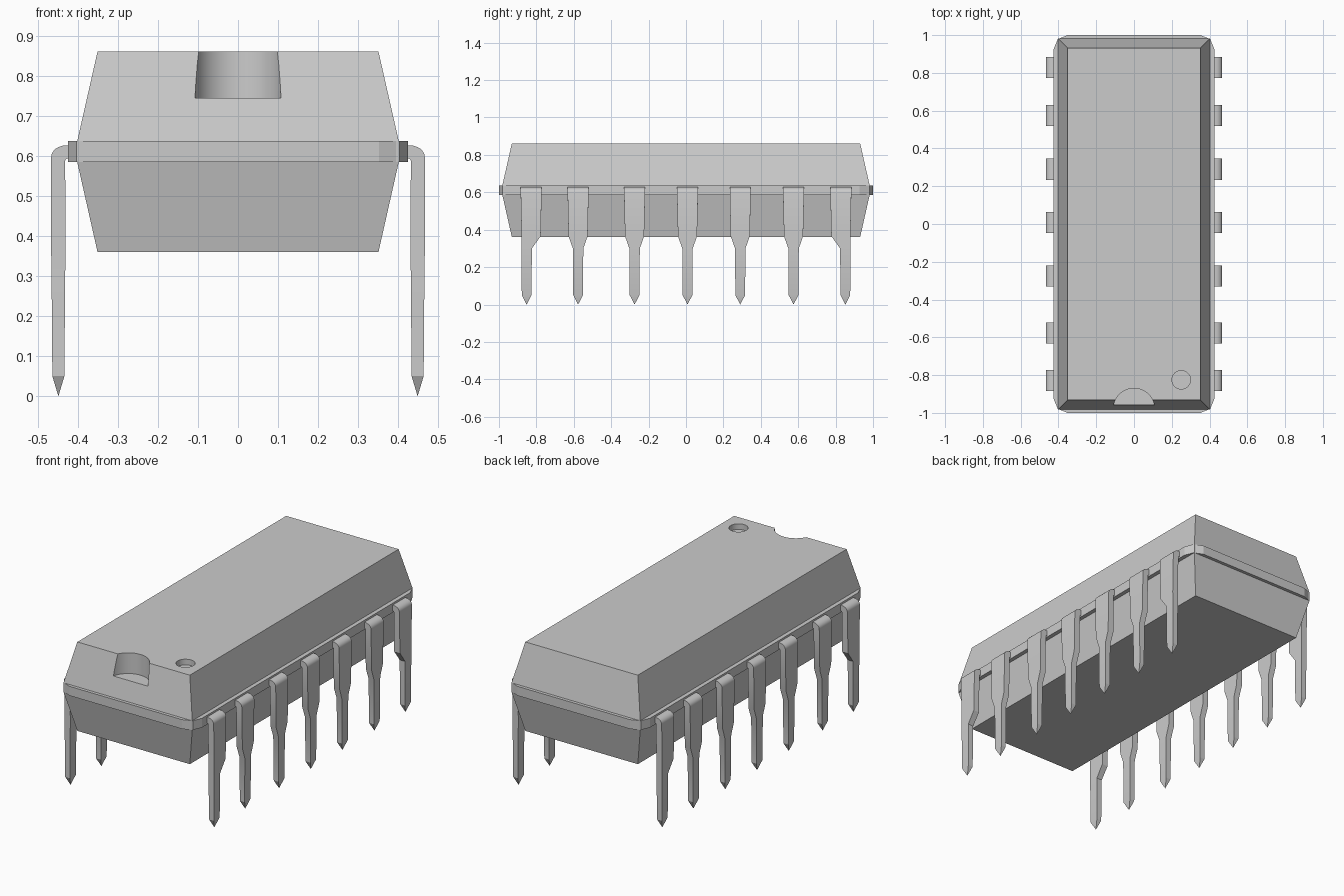
import bpy, math

if "Cube" in bpy.data.objects:
    bpy.data.objects.remove(bpy.data.objects["Cube"])


def loft(name, rings, tip=None):
    """Skin a list of equal-length point rings; close with caps or a point."""
    n = len(rings[0])
    verts = [p for r in rings for p in r]
    faces = [tuple(range(n))[::-1]]
    for k in range(len(rings) - 1):
        a, b = k * n, (k + 1) * n
        faces += [(a + i, a + (i + 1) % n, b + (i + 1) % n, b + i) for i in range(n)]
    last = (len(rings) - 1) * n
    if tip:
        verts.append(tip)
        faces += [(last + i, last + (i + 1) % n, len(verts) - 1) for i in range(n)]
    else:
        faces.append(tuple(range(last, last + n)))
    mesh = bpy.data.meshes.new(name)
    mesh.from_pydata(verts, [], faces)
    obj = bpy.data.objects.new(name, mesh)
    bpy.context.collection.objects.link(obj)
    return obj


def smooth(obj, angle=30):
    bpy.ops.object.select_all(action='DESELECT')
    obj.select_set(True)
    bpy.context.view_layer.objects.active = obj
    bpy.ops.object.shade_smooth_by_angle(angle=math.radians(angle))


def drill(obj, x, y, radius, floor):
    """Cut a vertical round pocket down to the given height."""
    bpy.ops.mesh.primitive_cylinder_add(vertices=48, radius=radius, depth=0.5,
                                        location=(x, y, floor + 0.25))
    cutter = bpy.context.object
    mod = obj.modifiers.new("pocket", 'BOOLEAN')
    mod.object, mod.operation, mod.solver = cutter, 'DIFFERENCE', 'EXACT'
    bpy.context.view_layer.objects.active = obj
    bpy.ops.object.modifier_apply(modifier=mod.name)
    bpy.data.objects.remove(cutter)


# Chip body: two tapered halves, with end notch and pin-one dimple
def rect(hx, hy, z):
    return [(-hx, -hy, z), (hx, -hy, z), (hx, hy, z), (-hx, hy, z)]


body = loft("chip_body", [rect(0.351, 0.931, 0.36), rect(0.402, 0.982, 0.586),
                          rect(0.402, 0.982, 0.637), rect(0.351, 0.931, 0.862)])
drill(body, 0, -0.98, 0.11, 0.745)
drill(body, 0.25, -0.825, 0.049, 0.83)
smooth(body, 12)

# Seam flange around the middle, corners cut in two facets
R = 0.073
outline = []
for q, (sx, sy) in enumerate([(1, 1), (-1, 1), (-1, -1), (1, -1)]):
    for k in range(3):
        a = math.radians(90 * q + 45 * k)
        outline.append((sx * (0.425 - R) + R * math.cos(a),
                        sy * (1 - R) + R * math.sin(a)))
loft("seam_flange", [[(x, y, z) for x, y in outline] for z in (0.585, 0.6375)])


# Pins: a bent strip that narrows and ends in a point, mirrored to both sides
def pin(name, y, shift):
    # each section: outer x, z, inner x, z, half width, sideways offset
    sections = [(0.39, 0.627, 0.39, 0.594, 0.056, 0)]
    for k in range(7):
        a = math.radians(90 - 15 * k)
        c, s = math.cos(a), math.sin(a)
        sections.append((0.43 + 0.037 * c, 0.597 + 0.03 * s,
                         0.426 + 0.006 * c, 0.588 + 0.006 * s, 0.056, 0))
    sections += [(0.467, 0.365, 0.431, 0.365, 0.051, 0),
                 (0.466, 0.30, 0.432, 0.30, 0.028, shift),
                 (0.464, 0.05, 0.434, 0.05, 0.026, shift)]
    rings = [[(xo, o - w, zo), (xo, o + w, zo), (xi, o + w, zi), (xi, o - w, zi)]
             for xo, zo, xi, zi, w, o in sections]
    obj = loft(name, rings, tip=(0.449, shift, 0))
    obj.location.y = y
    smooth(obj, 20)
    obj.modifiers.new("both_sides", 'MIRROR').use_axis[0] = True


for i, y in enumerate([-0.828, -0.577, -0.275, 0.008, 0.29, 0.575, 0.828]):
    pin(f"pin_pair_{i + 1}", y, {0: -0.024, 6: 0.024}.get(i, 0))
